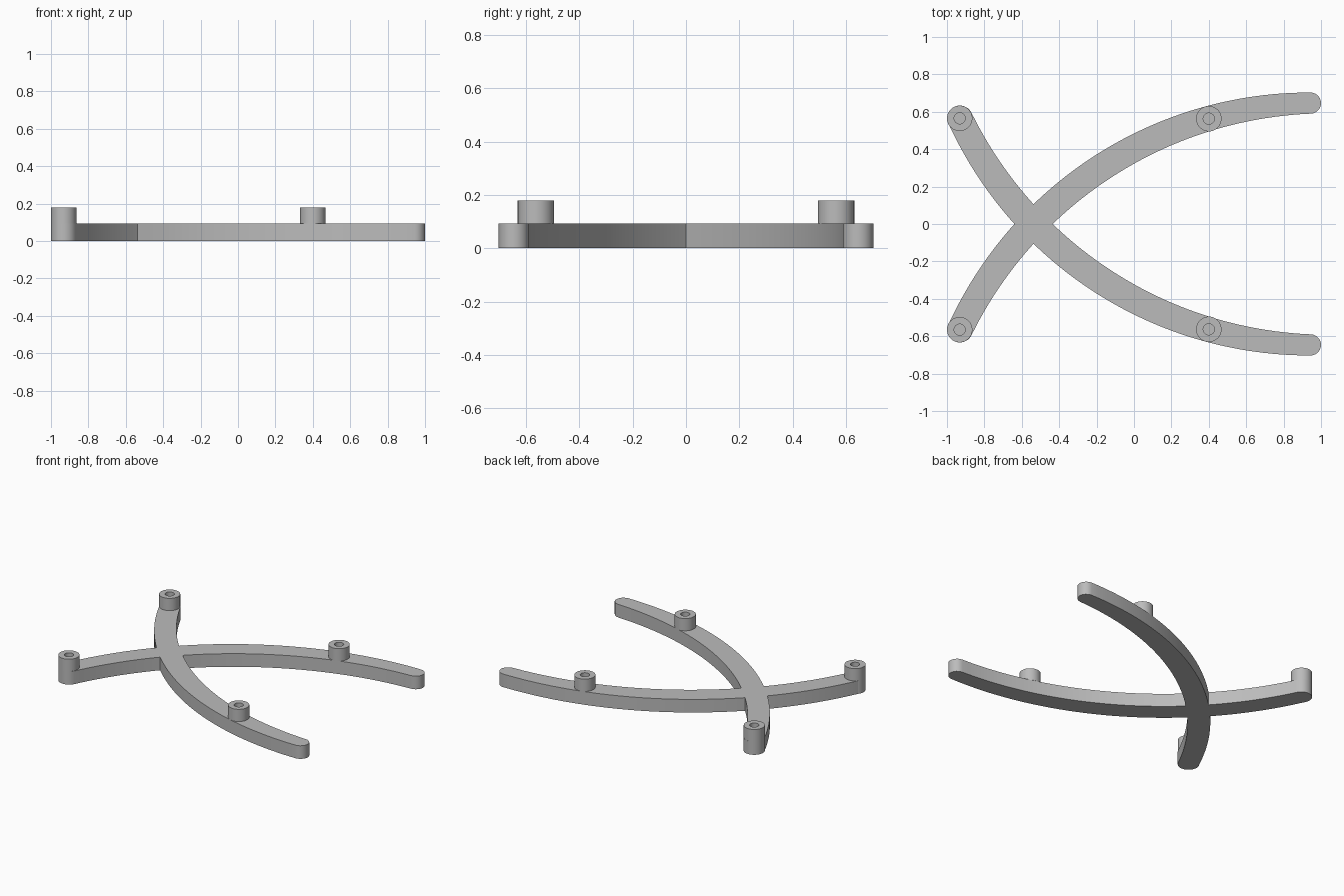
import bpy, bmesh
from math import atan2, cos, sin, pi
from mathutils import Vector

ARM_TOP, BOSS_TOP = 0.093, 0.18
BOSS_R, HOLE_R = 0.068, 0.03

cube = bpy.data.objects.get("Cube")
if cube:
    bpy.data.objects.remove(cube, do_unlink=True)

gray = bpy.data.materials.new("plain gray")
gray.use_nodes = True
gray.diffuse_color = (0.5, 0.5, 0.5, 1)
gray.node_tree.nodes["Principled BSDF"].inputs["Base Color"].default_value = (0.5, 0.5, 0.5, 1)


def finish(bm, name):
    bmesh.ops.recalc_face_normals(bm, faces=bm.faces)
    mesh = bpy.data.meshes.new(name)
    bm.to_mesh(mesh)
    bm.free()
    mesh.materials.append(gray)
    ob = bpy.data.objects.new(name, mesh)
    bpy.context.collection.objects.link(ob)
    return ob


def smooth(ob):
    bpy.ops.object.select_all(action='DESELECT')
    ob.select_set(True)
    bpy.context.view_layer.objects.active = ob
    bpy.ops.object.shade_smooth_by_angle()


def arc(p, q, r, steps):
    """Points on the circle through p, q and r, running from p to r."""
    a, b = Vector(q) - Vector(p), Vector(r) - Vector(p)
    d = 2 * a.cross(b)
    aa, bb = a.length_squared, b.length_squared
    u = Vector(((b.y * aa - a.y * bb) / d, (a.x * bb - b.x * aa) / d))
    centre = Vector(p) + u
    start = atan2(-u.y, -u.x)
    turn = (atan2(r[1] - centre.y, r[0] - centre.x) - start) % (2 * pi)
    if d < 0:
        turn -= 2 * pi
    return [centre + u.length * Vector((cos(start + turn * i / steps), sin(start + turn * i / steps)))
            for i in range(steps + 1)]


def arm(name, side):
    """Curved tapering bar with rounded ends."""
    outer = arc((0.945, 0.703), (0, 0.484), (-0.9915, -0.536), 48)
    foot = arc(outer[-1], (-0.959, -0.627), (-0.8685, -0.594), 12)
    inner = arc(foot[-1], (-0.435, 0), (0.945, 0.59), 48)
    tip = arc(inner[-1], (1.0, 0.647), outer[0], 12)
    outline = outer[:-1] + foot[:-1] + inner[:-1] + tip[:-1]
    bm = bmesh.new()
    face = bm.faces.new([bm.verts.new((p.x, p.y * side, 0)) for p in outline])
    new = bmesh.ops.extrude_face_region(bm, geom=[face])["geom"]
    bmesh.ops.translate(bm, vec=(0, 0, ARM_TOP),
                        verts=[g for g in new if isinstance(g, bmesh.types.BMVert)])
    return finish(bm, name)


def boss(name, x, y, bottom):
    """Round post with a blind hole in its top."""
    profile = [(BOSS_R, bottom), (BOSS_R, BOSS_TOP), (HOLE_R, BOSS_TOP), (HOLE_R, ARM_TOP + 0.004)]
    n = 40
    bm = bmesh.new()
    rings = [[bm.verts.new((x + r * cos(2 * pi * i / n), y + r * sin(2 * pi * i / n), z))
              for i in range(n)] for r, z in profile]
    for low, high in zip(rings, rings[1:]):
        for i in range(n):
            j = (i + 1) % n
            bm.faces.new((low[i], low[j], high[j], high[i]))
    bm.faces.new(rings[0])
    bm.faces.new(rings[-1])
    smooth(finish(bm, name))


# Two crossing arms joined into one flat frame
frame = arm("crossed_arms", 1)
other = arm("mirrored_arm", -1)
union = frame.modifiers.new("join arms", 'BOOLEAN')
union.operation = 'UNION'
union.solver = 'EXACT'
union.object = other
bpy.ops.object.select_all(action='DESELECT')
frame.select_set(True)
bpy.context.view_layer.objects.active = frame
bpy.ops.object.modifier_apply(modifier=union.name)
bpy.data.objects.remove(other, do_unlink=True)
smooth(frame)

# Posts at the short ends and on the long arms
for side, word in ((-1, "front"), (1, "back")):
    boss(word + "_end_post", -0.932, 0.565 * side, 0)
    boss(word + "_arm_post", 0.4, 0.563 * side, ARM_TOP)
